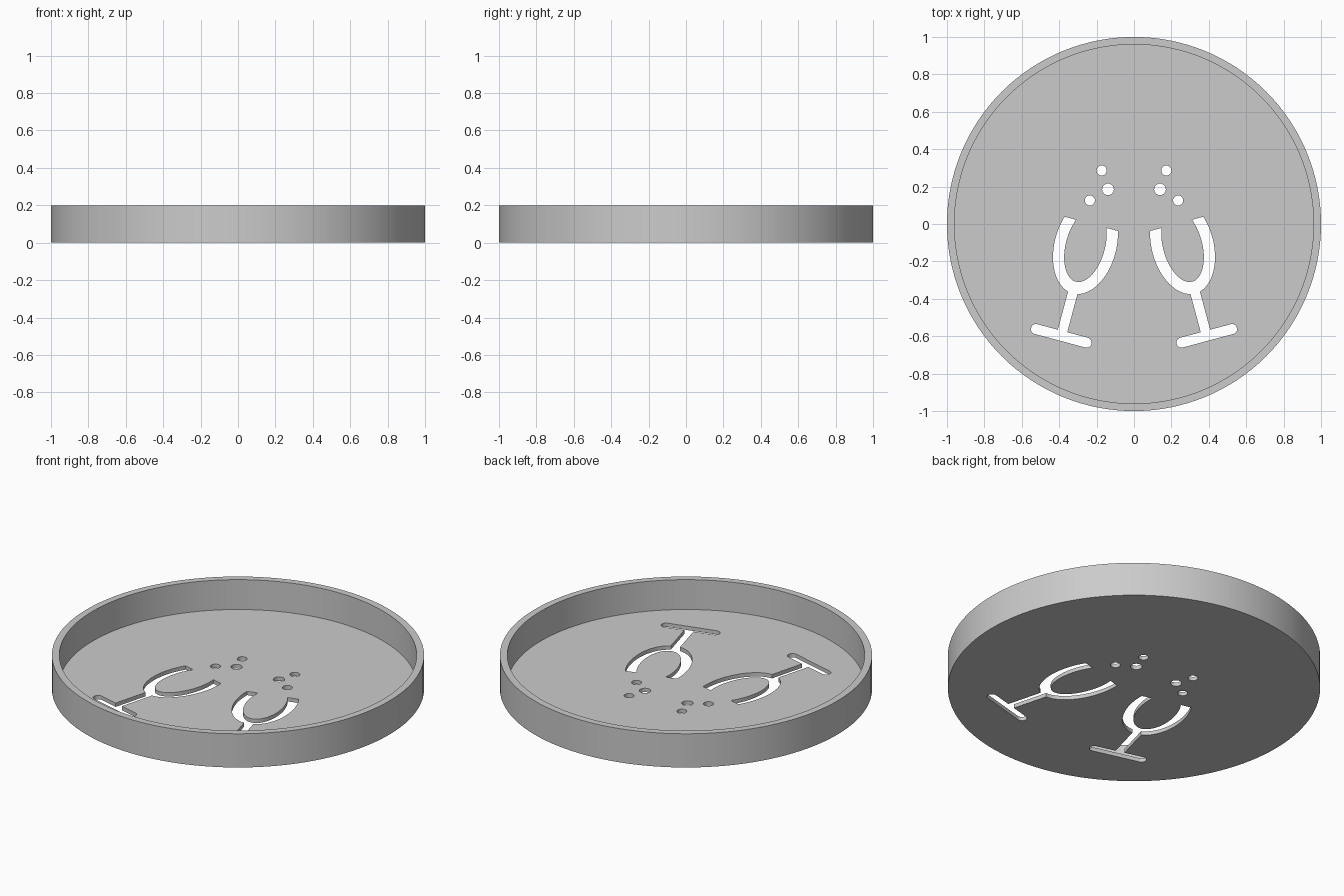
import bpy, bmesh
from math import sin, cos, pi, radians, asin, sqrt
from mathutils import Matrix, Vector

if "Cube" in bpy.data.objects:
    bpy.data.objects.remove(bpy.data.objects["Cube"], do_unlink=True)

RADIUS, INNER, HEIGHT, FLOOR = 1.0, 0.96, 0.2, 0.023
SEGMENTS = 128

# Single grey material
grey = bpy.data.materials.new("plain grey")
grey.use_nodes = True
COLOUR = (0.6, 0.6, 0.6, 1)
grey.diffuse_color = COLOUR
grey.node_tree.nodes["Principled BSDF"].inputs["Base Color"].default_value = COLOUR


def make_object(name, bm):
    bmesh.ops.recalc_face_normals(bm, faces=bm.faces)
    mesh = bpy.data.meshes.new(name)
    bm.to_mesh(mesh)
    bm.free()
    mesh.materials.append(grey)
    obj = bpy.data.objects.new(name, mesh)
    bpy.context.collection.objects.link(obj)
    return obj


def arc(cx, cy, a, b, start, end, steps):
    """Points along an elliptical arc, angles in radians."""
    angles = [start + (end - start) * i / steps for i in range(steps + 1)]
    return [Vector((cx + a * cos(t), cy + b * sin(t), 0)) for t in angles]


def add_prism(bm, points, low=-0.05, high=0.1):
    """Extrude a closed outline through the floor."""
    face = bm.faces.new([bm.verts.new((p.x, p.y, low)) for p in points])
    ext = bmesh.ops.extrude_face_region(bm, geom=[face])
    top = [g for g in ext["geom"] if isinstance(g, bmesh.types.BMVert)]
    bmesh.ops.translate(bm, verts=top, vec=(0, 0, high - low))


def glass_outline():
    """Open-bowled glass standing on its foot, drawn upright."""
    cy, rim, stem = 0.5, 0.62, 0.026
    oa, ob, ia, ib = 0.165, 0.265, 0.105, 0.2
    foot, r = 0.14, 0.027
    t_out, t_in = asin((rim - cy) / ob), asin((rim - cy) / ib)
    t_stem = -pi / 2 + asin(stem / oa)
    pts = arc(0, cy, oa, ob, t_out, t_stem, 28)                   # bowl, right
    pts.append(Vector((stem, r, 0)))                              # stem, right
    pts += arc(foot, 0, r, r, pi / 2, -pi / 2, 12)                # foot ends
    pts += arc(-foot, 0, r, r, -pi / 2, -3 * pi / 2, 12)
    pts.append(Vector((-stem, r, 0)))                             # stem, left
    pts += arc(0, cy, oa, ob, -pi - t_stem, -pi - t_out, 28)      # bowl, left
    pts += arc(0, cy, ia, ib, -pi - t_in, t_in, 48)               # bowl inside
    return pts


# Round tray: outer wall, rim, inner wall and floor
bm = bmesh.new()
rings = []
for radius, z in ((RADIUS, 0), (RADIUS, HEIGHT), (INNER, HEIGHT), (INNER, FLOOR)):
    circle = arc(0, 0, radius, radius, 0, 2 * pi, SEGMENTS)[:-1]
    rings.append([bm.verts.new((p.x, p.y, z)) for p in circle])
for lower, upper in zip(rings, rings[1:]):
    for i in range(SEGMENTS):
        j = (i + 1) % SEGMENTS
        bm.faces.new((lower[i], lower[j], upper[j], upper[i]))
bm.faces.new(rings[0])
bm.faces.new(rings[-1])
tray = make_object("round_tray", bm)

# Cutter: two mirrored tilted glasses with rising bubbles
BUBBLES = ((0.173, 0.286, 0.027), (0.139, 0.185, 0.031), (0.236, 0.126, 0.027))
place = Matrix.Translation((0.389, -0.598, 0)) @ Matrix.Rotation(radians(15), 4, "Z")
outlines = [[place @ p for p in glass_outline()]]
outlines += [arc(x, y, r, r, 0, 2 * pi, 32)[:-1] for x, y, r in BUBBLES]
bm = bmesh.new()
for side in (1, -1):
    for outline in outlines:
        add_prism(bm, [Vector((side * p.x, p.y, 0)) for p in outline])
cutter = make_object("glass_cutter", bm)
cutter.hide_render = True

# Cut the floor, then discard the cutter
cut = tray.modifiers.new("glass cutouts", "BOOLEAN")
cut.operation = "DIFFERENCE"
cut.solver = "EXACT"
cut.object = cutter
bpy.context.view_layer.objects.active = tray
tray.select_set(True)
cutter.select_set(False)
bpy.ops.object.modifier_apply(modifier=cut.name)
bpy.data.objects.remove(cutter, do_unlink=True)

# Smooth round walls with crisp edges
bpy.ops.object.shade_smooth_by_angle(angle=radians(30))
